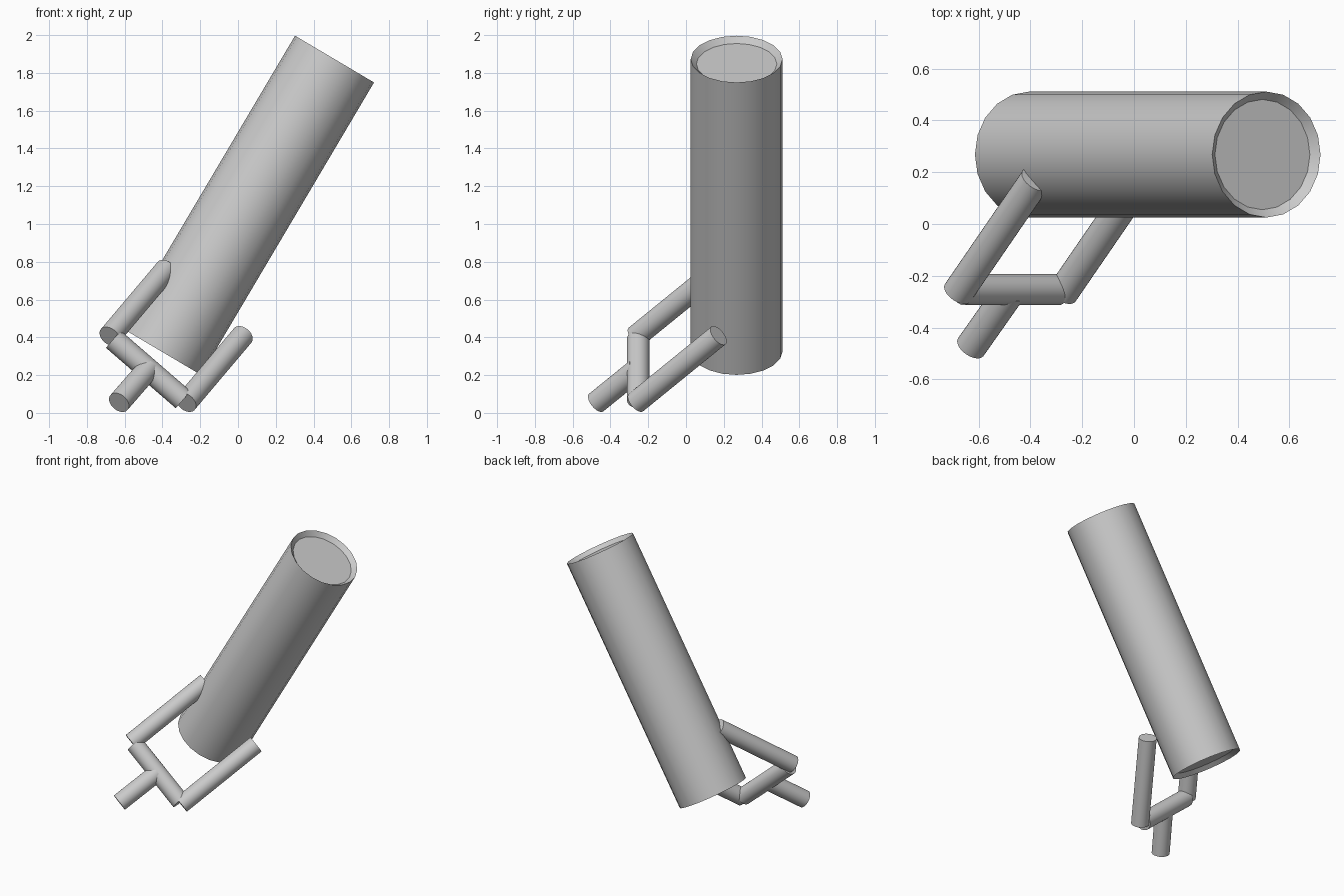
import bpy, bmesh, math
from mathutils import Vector

if "Cube" in bpy.data.objects:
    bpy.data.objects.remove(bpy.data.objects["Cube"])


def rod(name, start, end, radius, sides, recess=None):
    """Cylinder between two points; recess = (rim width, depth) sinks both ends."""
    a, b = Vector(start), Vector(end)
    bm = bmesh.new()
    bmesh.ops.create_cone(bm, cap_ends=True, segments=sides, radius1=radius,
                          radius2=radius, depth=(b - a).length)
    if recess:
        caps = [f for f in bm.faces if len(f.verts) == sides]
        bmesh.ops.inset_individual(bm, faces=caps, thickness=recess[0], depth=-recess[1])
    mesh = bpy.data.meshes.new(name)
    bm.to_mesh(mesh)
    bm.free()
    ob = bpy.data.objects.new(name, mesh)
    bpy.context.collection.objects.link(ob)
    ob.location = (a + b) / 2
    ob.rotation_euler = (b - a).to_track_quat('Z', 'Y').to_euler()
    bpy.ops.object.select_all(action='DESELECT')
    ob.select_set(True)
    bpy.context.view_layer.objects.active = ob
    bpy.ops.object.shade_smooth_by_angle(angle=math.radians(30))
    return ob


# Large leaning drum with shallow sunken ends
rod("drum", (-0.405, 0.268, 0.325), (0.511, 0.268, 1.873), 0.243, 20, (0.03, 0.03))

# Fork: two parallel prongs, a crossbar and a short handle
reach = Vector((0.30, 0.437, 0.355))
R = 0.06
for side, base in (("left", (-0.68, -0.265, 0.405)), ("right", (-0.275, -0.265, 0.055))):
    rod(side + "_prong", base, Vector(base) + reach, R, 32)
rod("crossbar", (-0.66, -0.253, 0.39), (-0.29, -0.253, 0.07), R, 32)
rod("handle", (-0.63, -0.475, 0.055), (-0.475, -0.255, 0.233), R, 32)
